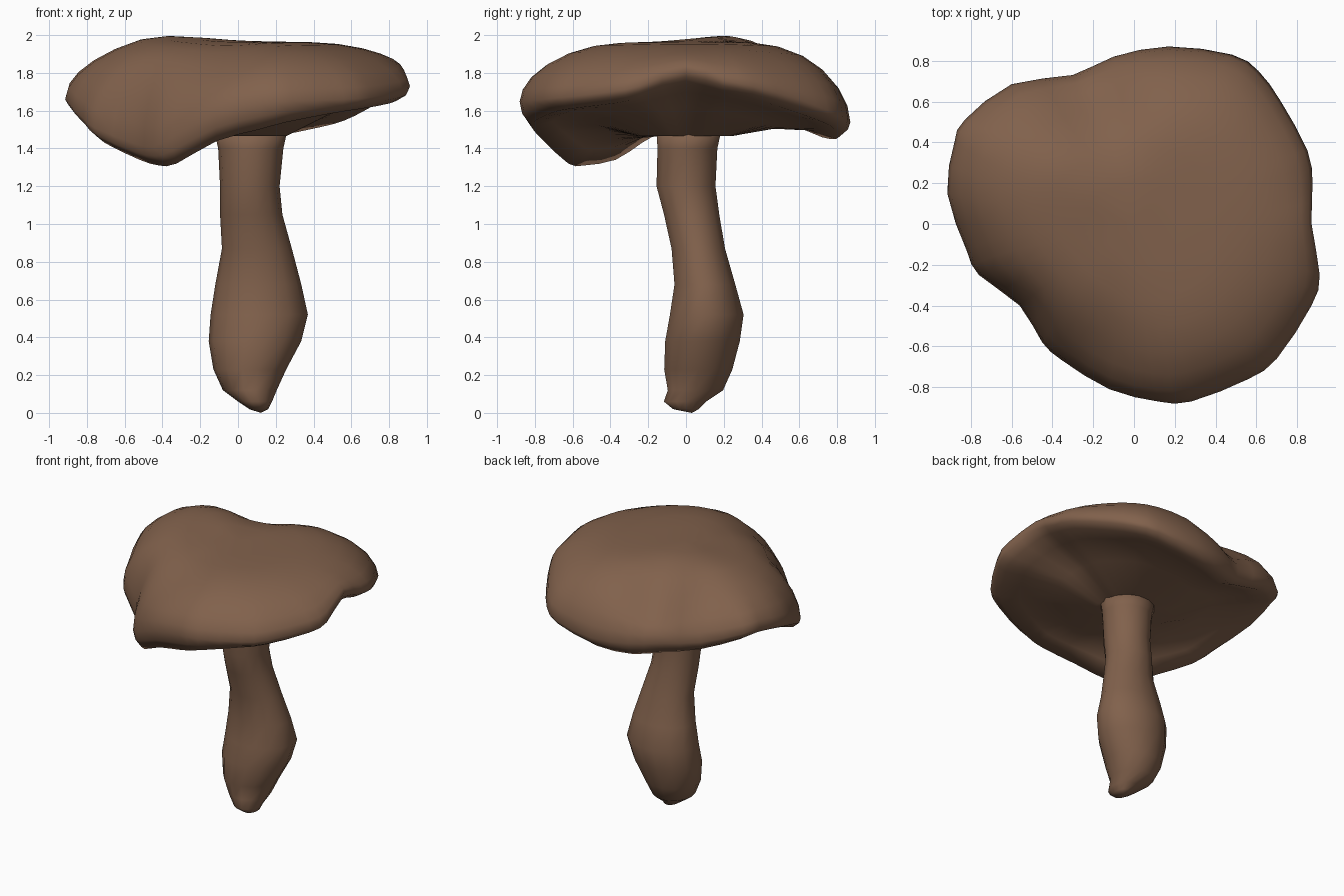
import bpy, bmesh, math

mat = bpy.data.materials.new("mushroom_brown")
mat.diffuse_color = (0.22, 0.12, 0.072, 1)


def catmull(a, b, c, d, t):
    return tuple(0.5 * (2 * q + (r - p) * t + (2 * p - 5 * q + 4 * r - s) * t * t
                        + (3 * q - p - 3 * r + s) * t ** 3)
                 for p, q, r, s in zip(a, b, c, d))


def loft(name, rings, start, end):
    """Skin closed rings of equal length and close both ends on a point."""
    bm = bmesh.new()
    rows = [[bm.verts.new(p) for p in ring] for ring in rings]
    n = len(rows[0])
    for a, b in zip(rows, rows[1:]):
        for i in range(n):
            j = (i + 1) % n
            bm.faces.new((a[i], a[j], b[j], b[i]))
    for row, point in ((rows[0], start), (rows[-1], end)):
        tip = bm.verts.new(point)
        for i in range(n):
            bm.faces.new((row[i], row[(i + 1) % n], tip))
    bmesh.ops.recalc_face_normals(bm, faces=bm.faces)
    mesh = bpy.data.meshes.new(name)
    bm.to_mesh(mesh)
    bm.free()
    mesh.materials.append(mat)
    mesh.shade_smooth()
    obj = bpy.data.objects.new(name, mesh)
    bpy.context.collection.objects.link(obj)
    return obj


# Cap: wavy rim as x, y, height of widest line, height of lower lip
rim = [
    (0.87, 0.00, 1.82, 1.74), (0.875, 0.20, 1.76, 1.70), (0.85, 0.36, 1.73, 1.67),
    (0.72, 0.60, 1.66, 1.60), (0.61, 0.75, 1.60, 1.55), (0.48, 0.83, 1.57, 1.515),
    (0.17, 0.87, 1.54, 1.46), (-0.10, 0.82, 1.55, 1.45), (-0.30, 0.73, 1.57, 1.48),
    (-0.60, 0.685, 1.64, 1.56), (-0.83, 0.51, 1.70, 1.63), (-0.88, 0.40, 1.71, 1.65),
    (-0.915, 0.15, 1.66, 1.61), (-0.82, -0.13, 1.56, 1.49), (-0.76, -0.25, 1.51, 1.43),
    (-0.56, -0.40, 1.43, 1.34), (-0.45, -0.58, 1.41, 1.31), (-0.35, -0.67, 1.46, 1.32),
    (-0.12, -0.81, 1.58, 1.44), (0.12, -0.87, 1.64, 1.50), (0.28, -0.87, 1.65, 1.54),
    (0.56, -0.76, 1.66, 1.59), (0.70, -0.66, 1.67, 1.61), (0.87, -0.40, 1.70, 1.64),
    (0.91, -0.25, 1.73, 1.67),
]
n = len(rim)
fine = [catmull(rim[i - 1], rim[i], rim[(i + 1) % n], rim[(i + 2) % n], t)
        for i in range(n) for t in (0, 0.5)]
m2 = len(fine)
# Evened-out rim, which the inner rings of the crown follow
even = [tuple(sum(fine[(i + k) % m2][c] * (5 - abs(k)) for k in range(-4, 5)) / 25
              for c in range(4)) for i in range(m2)]


def bump(x, y, cx, cy, width):
    return math.exp(-((x - cx) ** 2 + (y - cy) ** 2) / width)


def top_ring(f, h):
    ring = []
    w = min(1, (1 - f) * 4)
    for p, q in zip(fine, even):
        x, y, m = (p[c] * (1 - w) + q[c] * w for c in range(3))
        px, py = x * f, y * f
        crown = 1.965 + 0.04 * bump(px, py, -0.38, 0.28, 0.1)
        dip = 0.13 * bump(px, py, -0.2, 0.62, 0.05) + 0.05 * bump(px, py, -0.15, -0.6, 0.06)
        ring.append((px, py, m + (crown - m) * h - dip * min(1, h * 1.5)))
    return ring


rings = [top_ring(f, h) for f, h in
         ((0.25, 1), (0.45, 0.985), (0.60, 0.94), (0.75, 0.82),
          (0.86, 0.64), (0.94, 0.42), (0.985, 0.2), (1.0, 0.0))]
rings.append([(x * 0.985, y * 0.985, m * 0.5 + b * 0.5) for x, y, m, b in fine])
rings.append([(x * 0.93, y * 0.93, b) for x, y, m, b in fine])
rings.append([(x * 0.80, y * 0.80, b + 0.03 - 0.3 * (b - 1.5)) for x, y, m, b in fine])
rings.append([(x * 0.55, y * 0.55, 1.525 + 0.4 * (b - 1.5)) for x, y, m, b in fine])
rings.append([(x * 0.28, y * 0.28, 1.465) for x, y, m, b in fine])
loft("mushroom_cap", rings, (0, 0, 1.97), (0.06, 0, 1.48))

# Stem: height, x min, x max, y min, y max
stem = [
    (0.02, 0.06, 0.16, -0.07, 0.07), (0.06, 0.00, 0.18, -0.12, 0.11),
    (0.12, -0.08, 0.205, -0.10, 0.20), (0.23, -0.13, 0.255, -0.12, 0.25),
    (0.38, -0.155, 0.335, -0.115, 0.29), (0.52, -0.145, 0.37, -0.09, 0.31),
    (0.68, -0.12, 0.335, -0.065, 0.265), (0.87, -0.085, 0.285, -0.08, 0.21),
    (1.05, -0.095, 0.235, -0.12, 0.18), (1.20, -0.095, 0.22, -0.16, 0.16),
    (1.40, -0.105, 0.24, -0.155, 0.17), (1.49, -0.125, 0.26, -0.16, 0.19),
]
sides = 14
rings = [[((x0 + x1) / 2 + (x1 - x0) / 2 * math.cos(2 * math.pi * k / sides),
           (y0 + y1) / 2 + (y1 - y0) / 2 * math.sin(2 * math.pi * k / sides), z)
          for k in range(sides)] for z, x0, x1, y0, y1 in stem]
loft("mushroom_stem", rings, (0.12, 0.03, 0.0), (0.07, 0.0, 1.51))
